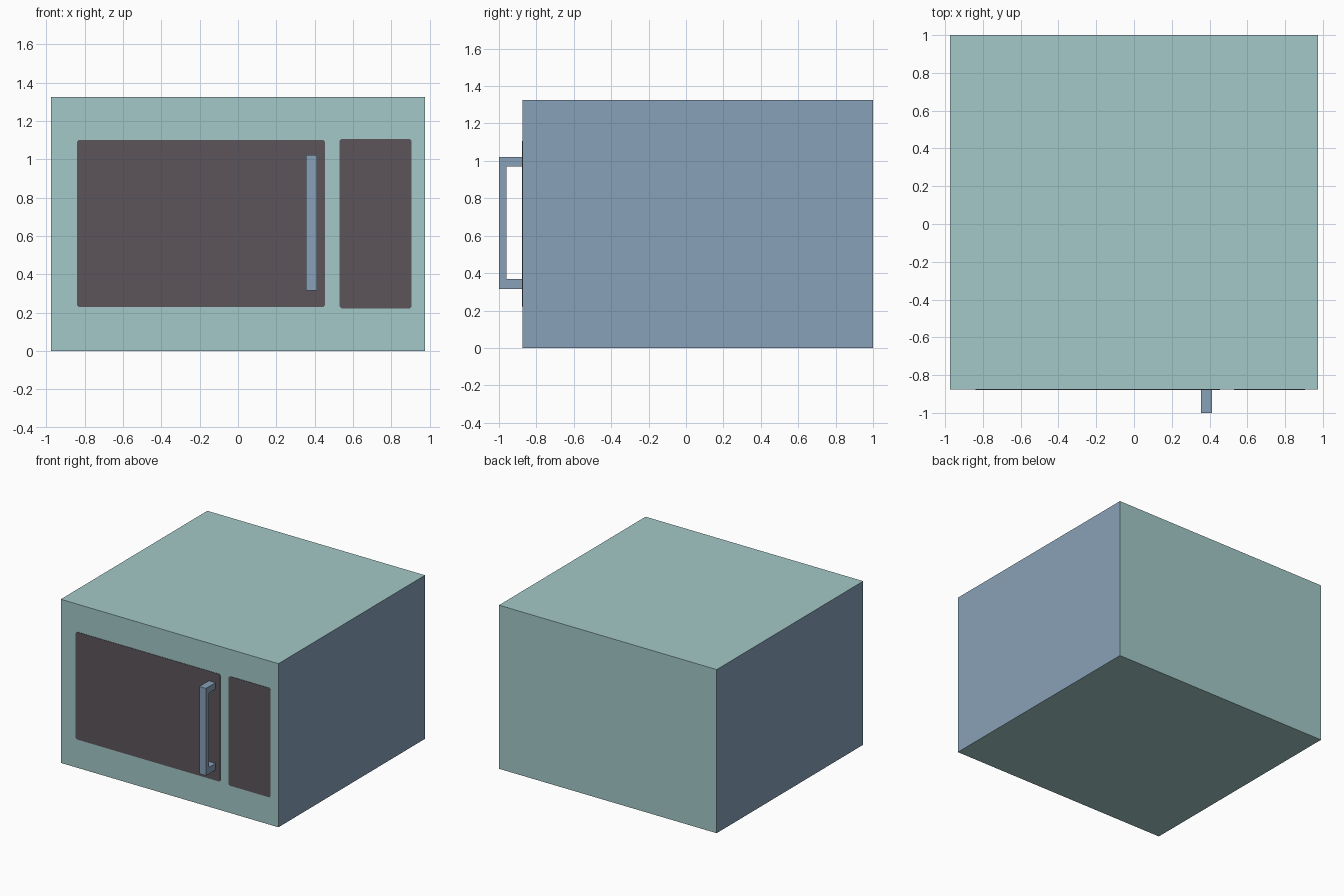
import bpy, bmesh

if "Cube" in bpy.data.objects:
    bpy.data.objects.remove(bpy.data.objects["Cube"])

FRONT = -0.875


def material(name, rgb):
    lin = [((c / 255 + 0.055) / 1.055) ** 2.4 for c in rgb]
    m = bpy.data.materials.new(name)
    m.diffuse_color = (*lin, 1)
    m.use_nodes = True
    m.node_tree.nodes["Principled BSDF"].inputs["Base Color"].default_value = m.diffuse_color
    return m


teal = material("pale_teal", (163, 201, 200))
blue = material("steel_blue", (136, 161, 184))
dark = material("dark_glass", (92, 85, 91))


def finish(bm, name, *mats):
    bmesh.ops.recalc_face_normals(bm, faces=bm.faces)
    me = bpy.data.meshes.new(name)
    bm.to_mesh(me)
    bm.free()
    for m in mats:
        me.materials.append(m)
    ob = bpy.data.objects.new(name, me)
    bpy.context.collection.objects.link(ob)
    return ob


def extrude_profile(name, points, offset, *mats):
    """Fill a closed profile and extrude it into a solid."""
    bm = bmesh.new()
    face = bm.faces.new([bm.verts.new(p) for p in points])
    new = bmesh.ops.extrude_face_region(bm, geom=[face], use_keep_orig=True)["geom"]
    bmesh.ops.translate(bm, vec=offset,
                        verts=[v for v in new if isinstance(v, bmesh.types.BMVert)])
    return finish(bm, name, *mats)


def front_plate(name, x0, x1, z0, z1, cut=0.01):
    """Thin dark plate with clipped corners on the front."""
    pts = [(x0 + cut, z0), (x1 - cut, z0), (x1, z0 + cut), (x1, z1 - cut),
           (x1 - cut, z1), (x0 + cut, z1), (x0, z1 - cut), (x0, z0 + cut)]
    return extrude_profile(name, [(x, FRONT, z) for x, z in pts], (0, -0.003, 0), dark)


# Oven body: teal shell with blue left and right sides
w, h = 0.975, 1.325
body = extrude_profile("oven_body", [(-w, FRONT, 0), (w, FRONT, 0), (w, 1, 0), (-w, 1, 0)],
                       (0, 0, h), teal, blue)
for p in body.data.polygons:
    p.material_index = int(abs(p.normal.x) > 0.5)

# Door window and control panel
front_plate("door_window", -0.84, 0.455, 0.23, 1.10)
front_plate("control_panel", 0.53, 0.905, 0.222, 1.107)

# Door handle: C-shaped profile
c_shape = [(FRONT, 0.315), (-1, 0.315), (-1, 1.022), (FRONT, 1.022),
           (FRONT, 0.97), (-0.96, 0.97), (-0.96, 0.368), (FRONT, 0.368)]
extrude_profile("door_handle", [(0.354, y, z) for y, z in c_shape], (0.059, 0, 0), blue)
